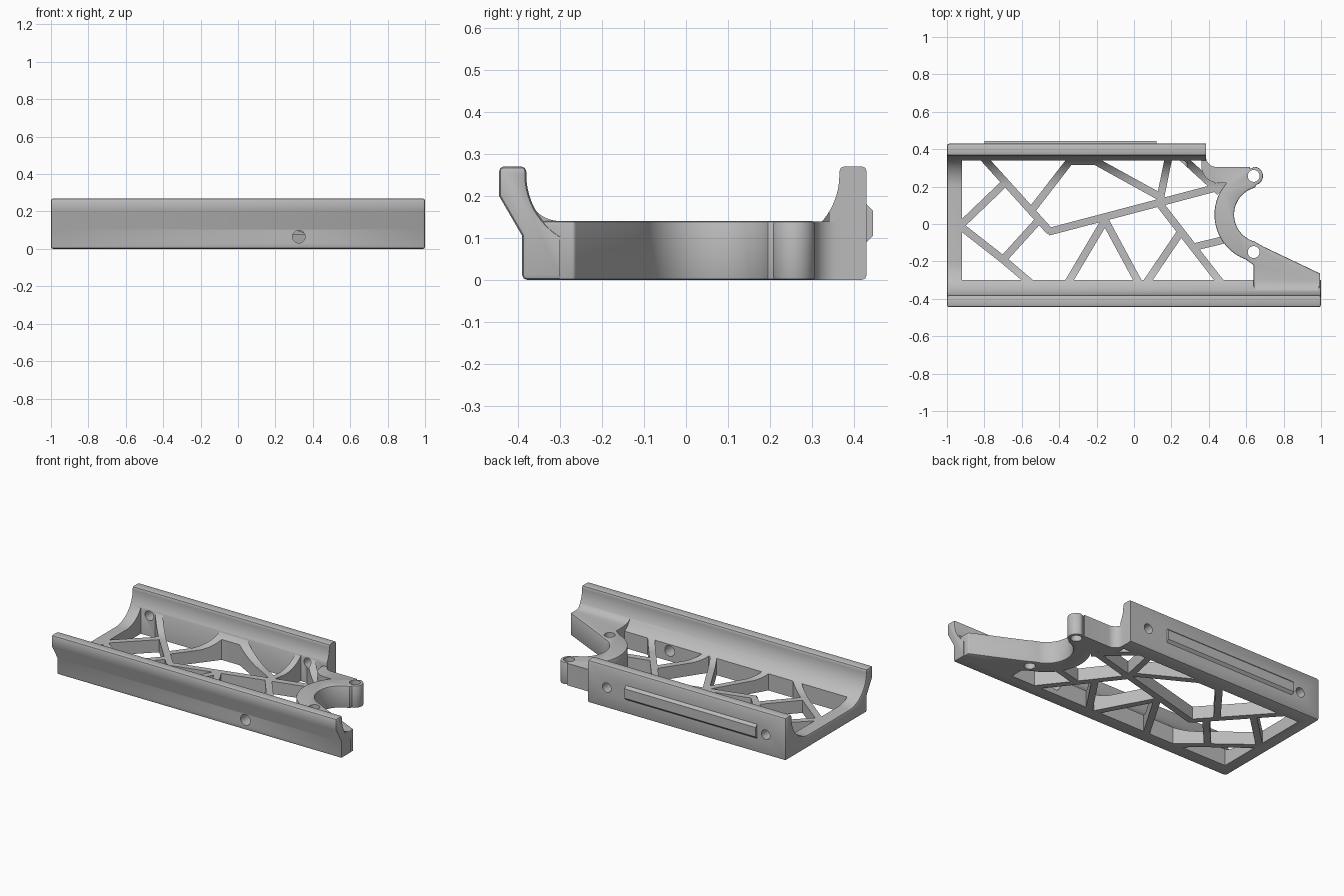
import bpy
import bmesh
from math import sin, cos, pi, radians
from mathutils import Vector

cube = bpy.data.objects.get("Cube")
if cube:
    bpy.data.objects.remove(cube, do_unlink=True)

grey = bpy.data.materials.new("plain grey")
grey.use_nodes = True
grey.diffuse_color = (0.5, 0.5, 0.5, 1)
grey.node_tree.nodes["Principled BSDF"].inputs["Base Color"].default_value = (0.5, 0.5, 0.5, 1)


def arc(cx, cy, r, start, end, steps=16):
    angles = [radians(start + (end - start) * i / steps) for i in range(steps + 1)]
    return [(cx + r * cos(a), cy + r * sin(a)) for a in angles]


def prism(name, outline, low, high, axis="z"):
    """Extrude a flat outline along the given axis."""
    place = {"x": lambda a, b, t: (t, a, b),
             "y": lambda a, b, t: (a, t, b),
             "z": lambda a, b, t: (a, b, t)}[axis]
    bm = bmesh.new()
    face = bm.faces.new([bm.verts.new(place(a, b, low)) for a, b in outline])
    moved = bmesh.ops.extrude_face_region(bm, geom=[face])["geom"]
    bmesh.ops.translate(bm, vec=Vector(place(0, 0, high - low)),
                        verts=[v for v in moved if isinstance(v, bmesh.types.BMVert)])
    bmesh.ops.recalc_face_normals(bm, faces=bm.faces)
    mesh = bpy.data.meshes.new(name)
    bm.to_mesh(mesh)
    bm.free()
    obj = bpy.data.objects.new(name, mesh)
    mesh.materials.append(grey)
    bpy.context.collection.objects.link(obj)
    return obj


def apply(obj, mod):
    bpy.context.view_layer.objects.active = obj
    bpy.ops.object.modifier_apply(modifier=mod.name)


def soften(obj, width, segments=2):
    mod = obj.modifiers.new("soft edges", "BEVEL")
    mod.width, mod.segments = width, segments
    mod.limit_method, mod.angle_limit = "ANGLE", radians(50)
    apply(obj, mod)


def combine(obj, other, operation):
    mod = obj.modifiers.new("combine", "BOOLEAN")
    mod.operation, mod.solver, mod.object = operation, "EXACT", other
    apply(obj, mod)
    bpy.data.objects.remove(other, do_unlink=True)


# Tray: curved channel with a rail along each long side
profile = [(-.39, 0), (-.39, .105), (-.445, .2), (-.445, .27), (-.38, .27)]
profile += arc(-.21, .25, .17, 180, 270)
profile += arc(.195, .25, .17, 270, 360)
profile += [(.365, .27), (.43, .27), (.43, 0)]
tray = prism("truss_tray", profile, -1, 1, "x")
soften(tray, .012)

# Floor opening, with the truss struts left standing
opening = prism("opening_cutter", [(-.92, -.3), (1.1, -.3), (1.1, .6), (.385, .6),
                                   (.385, .34), (-.92, .34)], -.1, .5)
hub, elbow, low_node, fork = (-.69, .22), (-.45, -.04), (-.7, -.19), (.135, .11)
peak, side = (-.155, .02), (-.93, -.01)
struts = [
    ((-.82, .37), elbow), (hub, side), (side, low_node),
    (low_node, (-.5, -.36)), (low_node, (-.51, .02)),
    ((-.55, .07), (-.31, .38)), ((-.34, .335), (-.19, .335)),
    ((-.25, .36), (.14, .145)), (elbow, (.5, .21)),
    (fork, (.19, .38)), ((.23, .38), (.46, .17)),
    (peak, (-.38, -.36)), (peak, (.05, -.36)),
    ((.245, -.05), (.035, -.36)), (fork, (.5, -.36)),
    ((.335, -.12), (.52, -.075)),
]
for a, b in struts:
    a, b = Vector(a), Vector(b)
    along = (b - a).normalized() * .02
    across = Vector((-along.y, along.x))
    a -= along * .5
    strut = prism("strut", [a + across, b + across, b - across, a - across], -.2, .6)
    combine(opening, strut, "DIFFERENCE")
combine(tray, opening, "DIFFERENCE")

# Open hook with its front foot
hook_outline = arc(.685, .05, .255, 102, 250, 24)
hook_outline += [(.64, -.22), (.64, -.34), (.995, -.34), (.995, -.265), (.69, -.12)]
hook_outline += arc(.685, .05, .15, 255, 105, 20)
hook_outline += arc(.64, .257, .05, -75, 90, 9)
hook = prism("hook", hook_outline, 0, .14)
soften(hook, .006)
combine(tray, hook, "UNION")

# Arm joining the hook to the back rail
arm = prism("hook_arm", [(.3, .36), (.36, .34)] + arc(.45, .31, .09, 180, 270, 8)
            + [(.6, .22), (.62, .305)] + arc(.44, .36, .055, 270, 180, 8), 0, .139)
combine(tray, arm, "UNION")

# Rounded web between the foot and the front rail
web = prism("foot_web", [(-.385, .22), (-.385, .04), (-.3, .04)]
            + arc(-.3, .22, .08, 270, 180, 10), .642, .988, "x")
combine(tray, web, "UNION")

# Raised strip on the outside of the back rail
strip = prism("back_strip", [(.42, .09), (.43, .09), (.445, .105),
                             (.445, .165), (.43, .18), (.42, .18)], -.8, .12, "x")
combine(tray, strip, "UNION")

# Bolt holes: two in the hook, two in the back rail, one in the front rail
holes = [(.64, .257, .032, -.1, .3, "z"), (.64, -.15, .032, -.1, .3, "z"),
         (-.86, .13, .03, .3, .5, "y"), (.255, .13, .03, .3, .5, "y"),
         (.325, .065, .034, -.5, -.25, "y")]
for a, b, r, low, high, axis in holes:
    hole = prism("hole_cutter", arc(a, b, r, 0, 345, 23), low, high, axis)
    combine(tray, hole, "DIFFERENCE")

bpy.ops.object.select_all(action="DESELECT")
tray.select_set(True)
bpy.context.view_layer.objects.active = tray
bpy.ops.object.shade_smooth_by_angle(angle=radians(35))
